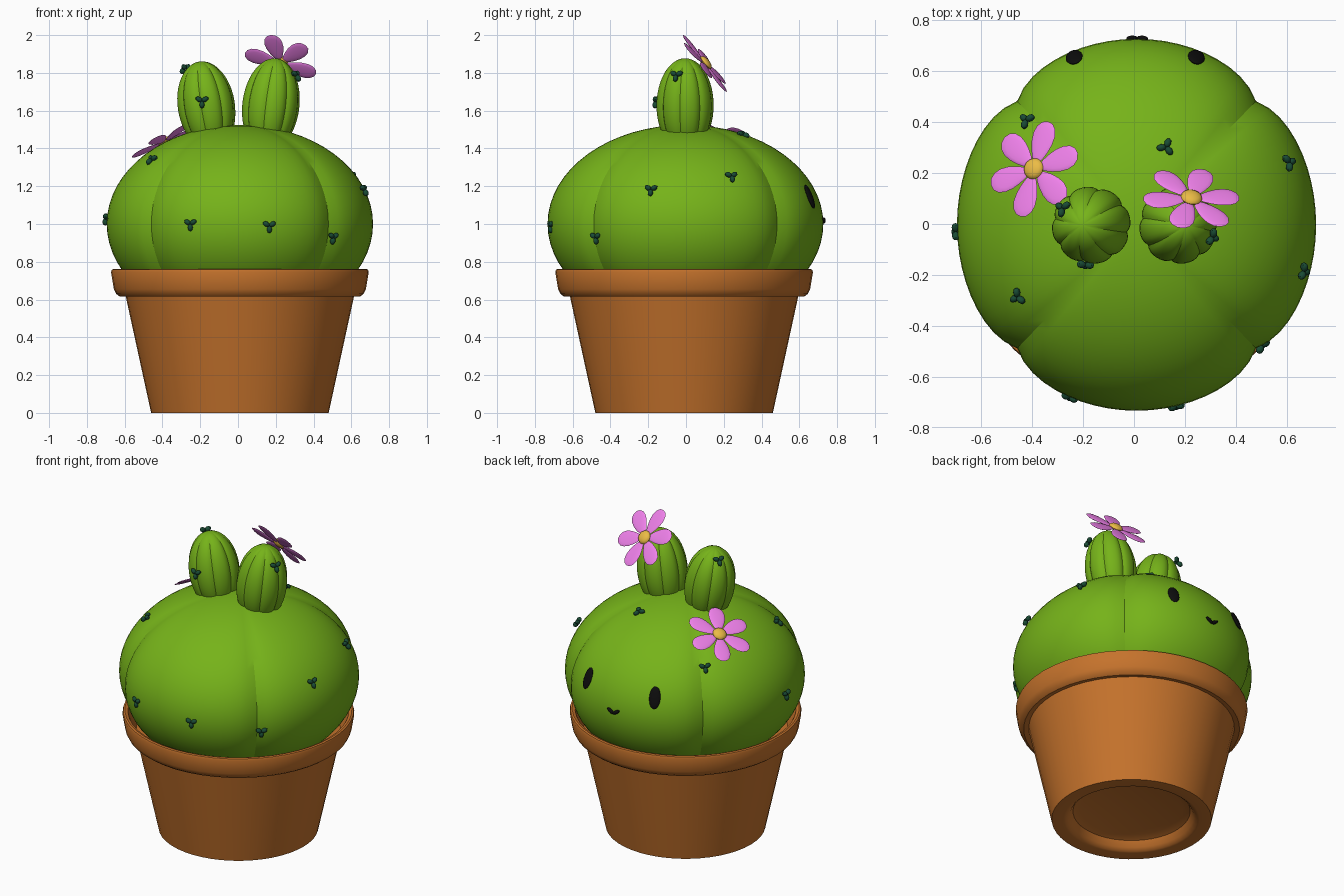
import bpy, bmesh
from math import sin, cos, pi, sqrt, radians
from mathutils import Vector, Matrix

if "Cube" in bpy.data.objects:
    bpy.data.objects.remove(bpy.data.objects["Cube"])


def material(name, rgb):
    m = bpy.data.materials.new(name)
    m.diffuse_color = (*rgb, 1)
    m.use_nodes = True
    m.node_tree.nodes["Principled BSDF"].inputs["Base Color"].default_value = m.diffuse_color
    return m


GREEN = material("cactus_green", (0.18, 0.45, 0.01))
DARK = material("spine_green", (0.01, 0.07, 0.035))
CLAY = material("clay", (0.56, 0.17, 0.025))
PINK = material("petal_pink", (0.87, 0.22, 0.83))
YELLOW = material("pollen_yellow", (0.83, 0.5, 0.06))
BLACK = material("face_black", (0.004, 0.004, 0.004))


def finish(name, bm, mat, matrix=Matrix(), angle=40):
    bmesh.ops.remove_doubles(bm, verts=bm.verts, dist=0.0005)
    bmesh.ops.recalc_face_normals(bm, faces=bm.faces)
    me = bpy.data.meshes.new(name)
    bm.to_mesh(me)
    bm.free()
    me.materials.append(mat)
    ob = bpy.data.objects.new(name, me)
    bpy.context.collection.objects.link(ob)
    ob.matrix_world = matrix
    bpy.ops.object.select_all(action='DESELECT')
    ob.select_set(True)
    bpy.context.view_layer.objects.active = ob
    bpy.ops.object.shade_smooth_by_angle(angle=radians(angle))
    return ob


def lathe(name, profile, mat, matrix=Matrix(), lobes=1, depth=0.0, power=6,
          per_lobe=48, scale=(1, 1), phase=0.0, angle=40):
    """Revolve an (r, z) profile; the radius dips between lobes."""
    bm = bmesh.new()
    n = lobes * per_lobe
    rings = []
    for r, z in profile:
        ring = []
        for i in range(n):
            s = 2 * (i % per_lobe) / per_lobe - 1
            a = 2 * pi * (i / n - 0.5 / lobes) + phase
            k = r * (1 - depth * abs(s) ** power)
            ring.append(bm.verts.new((k * cos(a) * scale[0], k * sin(a) * scale[1], z)))
        rings.append(ring)
    for lo, hi in zip(rings, rings[1:]):
        for i in range(n):
            j = (i + 1) % n
            bm.faces.new((lo[i], lo[j], hi[j], hi[i]))
    return finish(name, bm, mat, matrix, angle)


def blob(bm, loc, size, rot=Matrix(), u=10, v=8):
    m = Matrix.Translation(loc) @ rot @ Matrix.Diagonal((*size, 1))
    bmesh.ops.create_uvsphere(bm, u_segments=u, v_segments=v, radius=1, matrix=m)


def facing(p, normal):
    return Matrix.Translation(p) @ Vector(normal).to_track_quat('Z', 'Y').to_matrix().to_4x4()


# Pot: recessed foot, tapered wall, overhanging rounded rim
lathe("pot", [(0, 0.07), (0.30, 0.07), (0.345, 0.055), (0.365, 0.02), (0.385, 0.003), (0.40, 0),
              (0.47, 0), (0.605, 0.62), (0.635, 0.615), (0.655, 0.63), (0.667, 0.655), (0.682, 0.745),
              (0.678, 0.758), (0.668, 0.762), (0.65, 0.755), (0.64, 0.735), (0.60, 0.64), (0, 0.64)],
      CLAY, Matrix.Translation((0.01, -0.01, 0)))

# Main body: squat ellipsoid with four lobes
A, B, C, MID = 0.705, 0.73, 0.525, Vector((0.01, -0.003, 1.0))
arc = [-pi / 2 + pi * i / 32 for i in range(33)]
lathe("cactus_body", [(cos(t), C * sin(t)) for t in arc], GREEN, Matrix.Translation(MID),
      lobes=4, depth=0.06, per_lobe=20, scale=(A, B), angle=25)


def body_normal(p):
    d = Vector(p) - MID
    return Vector((d.x / A ** 2, d.y / B ** 2, d.z / C ** 2)).normalized()


def on_body(x, y):
    d = Vector((x, y, 0)) - MID
    return Vector((x, y, MID.z + C * sqrt(max(0, 1 - (d.x / A) ** 2 - (d.y / B) ** 2))))


# Two ribbed buds leaning outwards
def bud(name, x, tilt, height):
    prof = [(0, 0)]
    mid = 0.18
    for i in range(6):
        z = mid * i / 6
        prof.append((0.152 * sqrt(1 - ((mid - z) / 0.25) ** 2), z))
    for i in range(13):
        t = pi / 2 * i / 12
        prof.append((0.152 * cos(t), mid + (height - mid) * sin(t)))
    m = Matrix.Translation((x, -0.005, 1.45)) @ Matrix.Rotation(radians(tilt), 4, 'Y')
    lathe(name, prof, GREEN, m, lobes=8, depth=0.08, power=3, per_lobe=8, phase=0.2, angle=25)


bud("left_bud", -0.14, -9, 0.415)
bud("right_bud", 0.152, 7, 0.43)


# Six-petal flowers with a domed centre; petals turn around the tilted normal
def flower(name, p, normal, phase):
    n = Vector(normal).normalized()
    x = (Vector((1, 0, 0)) - n * n.x).normalized()
    y = n.cross(x)
    m = Matrix((x, y, n)).transposed().to_4x4()
    m.translation = p
    bm = bmesh.new()
    for k in range(6):
        petal = bmesh.ops.create_uvsphere(bm, u_segments=16, v_segments=8, radius=1)["verts"]
        turn = Matrix.Rotation(radians(phase + 60 * k), 3, 'Z')
        for v in petal:
            w = 0.047 + 0.017 * v.co.x
            v.co = turn @ Vector((0.108 + 0.088 * v.co.x, w * v.co.y, 0.007 * v.co.z))
    finish(name + "_petals", bm, PINK, m)
    bm = bmesh.new()
    blob(bm, (0, 0, 0.006), (0.042, 0.042, 0.02), u=16)
    finish(name + "_centre", bm, YELLOW, m)


flower("top_flower", (0.225, 0.1, 1.85), (0.15, 0.75, 0.62), 14)
spot = on_body(-0.38, 0.21)
flower("side_flower", spot + body_normal(spot) * 0.025, body_normal(spot), 12)


# Spine clusters: three little knobs each
def spines(name, p, n):
    bm = bmesh.new()
    for k in range(3):
        a = 2 * pi * k / 3 + pi / 6
        blob(bm, (0.019 * cos(a), 0.019 * sin(a), 0.006), (0.02, 0.014, 0.015),
             Matrix.Rotation(a, 4, 'Z'), 8, 6)
    finish(name, bm, DARK, facing(p, n))


body_spots = [(-0.25, -0.675, 1.0), (0.165, -0.71, 0.99), (0.5, -0.475, 0.93),
              (0.663, -0.185, 1.18), (-0.695, -0.03, 1.03), (0.605, 0.24, 1.25)]
body_spots += [on_body(*q) for q in ((-0.455, -0.285), (0.125, 0.3), (-0.42, 0.405))]
for i, p in enumerate(body_spots):
    spines(f"body_spines_{i + 1}", p, body_normal(p))
spines("left_bud_spines_front", (-0.19, -0.155, 1.65), (-0.1, -1, 0.1))
spines("left_bud_spines_top", (-0.278, 0.06, 1.82), (-0.6, 0.4, 0.7))
spines("right_bud_spines", (0.305, -0.05, 1.785), (0.8, -0.35, 0.5))

# Face on the back side: oval eyes and a small smile
for side, x in (("left", 0.245), ("right", -0.235)):
    p = Vector((x, 0.655, 1.145))
    bm = bmesh.new()
    blob(bm, (0, 0, 0), (0.034, 0.068, 0.012), u=20)
    n = body_normal(p)
    up = (Vector((0, 0, 1)) - n * n.z).normalized()
    m = Matrix((up.cross(n), up, n)).transposed().to_4x4()
    m.translation = p
    finish(side + "_eye", bm, BLACK, m)

bm = bmesh.new()
for s in (-1, 1):
    blob(bm, (0.012 + s * 0.019, 0.728, 1.018), (0.028, 0.012, 0.011),
         Matrix.Rotation(-s * radians(32), 4, 'Y'))
finish("mouth", bm, BLACK)
